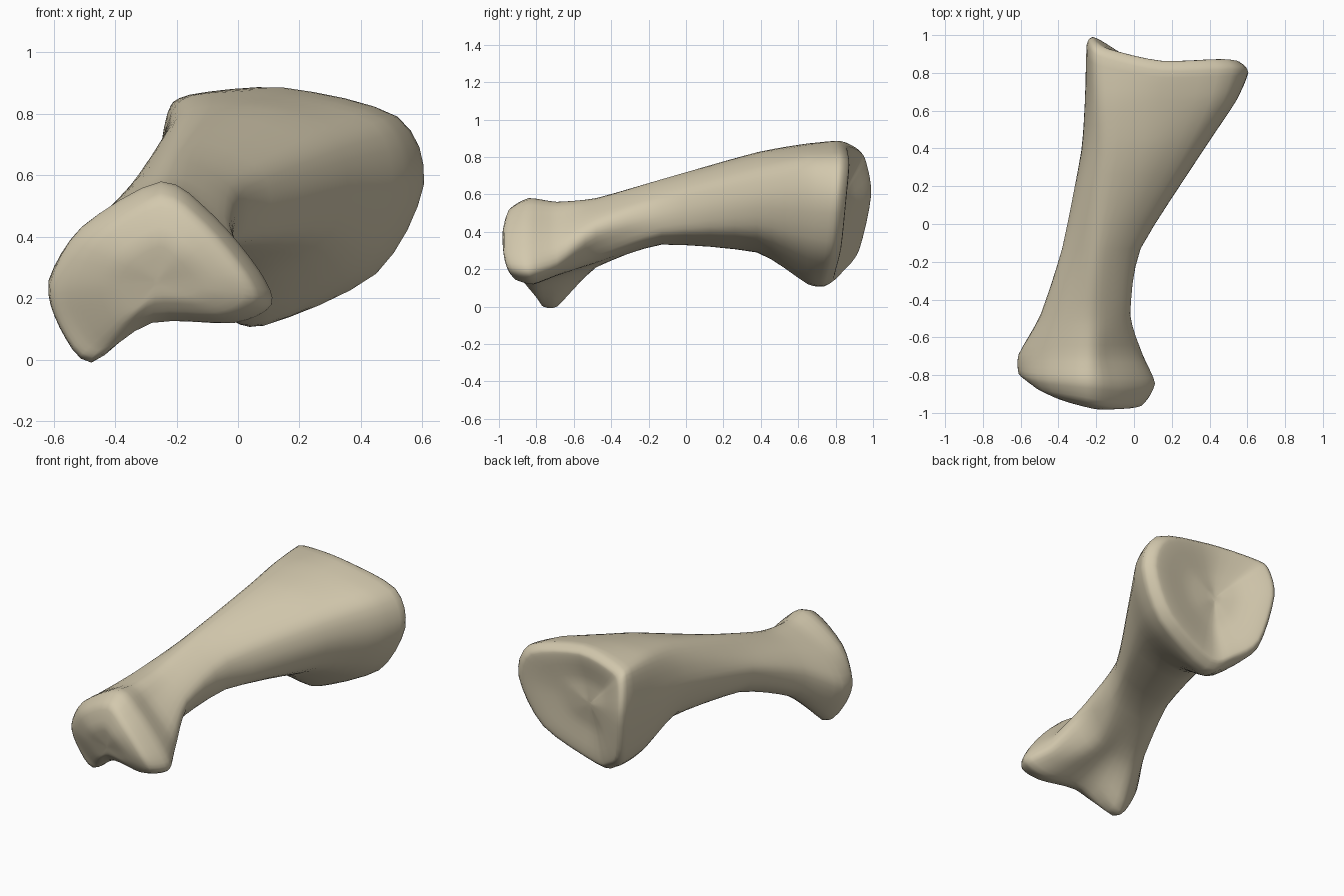
import bpy
import bmesh
from mathutils import Vector

default_cube = bpy.data.objects.get("Cube")
if default_cube:
    bpy.data.objects.remove(default_cube, do_unlink=True)

STEPS = 4         # subdivisions between neighbouring control points
RING_PULL = .15   # how far curves around the bone are pulled straight
SHAFT_PULL = .45  # the same along the bone


def section(y, points):
    """Cross-section across the bone, clockwise from its upper left."""
    return [Vector((x, y, z)) for x, z in points]


def shrunk(ring, factor, push):
    """Copy of a ring scaled about its middle and moved along the bone."""
    middle = sum(ring, Vector()) / len(ring)
    return [middle + (p - middle) * factor + Vector((0, push, 0)) for p in ring]


def tilted(ring, sideways, low):
    """Lean a ring sideways and draw its lower part back."""
    return [p + Vector((0, low * max(0, .36 - p.z) - sideways * (p.x + .25), 0)) for p in ring]


def spline(p0, p1, p2, p3, t, pull):
    curve = .5 * (2 * p1 + (p2 - p0) * t + (2 * p0 - 5 * p1 + 4 * p2 - p3) * t ** 2
                  + (3 * p1 - p0 - 3 * p2 + p3) * t ** 3)
    return curve.lerp(p1.lerp(p2, t), pull)


def smooth_loop(ring):
    n = len(ring)
    return [spline(ring[i - 1], ring[i], ring[(i + 1) % n], ring[(i + 2) % n],
                   s / STEPS, RING_PULL)
            for i in range(n) for s in range(STEPS)]


def smooth_along(rings):
    padded = [rings[0]] + rings + [rings[-1]]
    result = []
    for a, b, c, d in zip(padded, padded[1:], padded[2:], padded[3:]):
        for s in range(STEPS):
            result.append([spline(*quad, s / STEPS, SHAFT_PULL) for quad in zip(a, b, c, d)])
    return result + [rings[-1]]


# Knuckled front end
knuckles = section(-.84, [(-.51, .43), (-.25, .58), (-.08, .47), (.07, .29), (.11, .18),
                          (-.01, .12), (-.28, .12), (-.48, .0), (-.58, .11), (-.61, .25)])
neck = section(-.69, [(-.49, .44), (-.25, .56), (-.12, .47), (.02, .32), (.04, .22),
                      (-.07, .17), (-.28, .15), (-.47, .0), (-.57, .11), (-.61, .27)])

# Slender shaft
shaft_front = section(-.48, [(-.4, .51), (-.24, .58), (-.12, .53), (-.03, .45), (-.03, .37),
                             (-.13, .25), (-.25, .23), (-.4, .21), (-.48, .27), (-.49, .4)])
shaft_middle = section(-.13, [(-.33, .59), (-.21, .68), (-.09, .65), (.01, .58), (.035, .48),
                              (0, .38), (-.16, .335), (-.28, .34), (-.36, .41), (-.38, .51)])
shaft_back = section(.38, [(-.24, .73), (-.14, .82), (.1, .81), (.31, .72), (.36, .57),
                           (.29, .4), (.08, .3), (-.08, .3), (-.22, .4), (-.28, .57)])

# Flared back end with an uneven rim
flare = section(.65, [(-.23, .77), (-.15, .86), (.14, .865), (.47, .78), (.54, .57),
                      (.42, .31), (.1, .13), (-.05, .15), (-.2, .3), (-.26, .55)])
rim = section(0, [(-.23, .8), (-.16, .86), (.15, .885), (.52, .79), (.605, .57),
                  (.45, .28), (.08, .11), (-.06, .16), (-.19, .28), (-.25, .6)])
for point, depth in zip(rim, (.92, .88, .81, .82, .8, .77, .73, .79, .88, .95)):
    point.y = depth

# Rounded front cap and shallow back socket
front_cap = [tilted(shrunk(knuckles, size, push), .21, .33)
             for size, push in ((.05, -.13), (.45, -.13), (.83, -.1))]
socket = [shrunk(rim, size, push)
          for size, push in ((.91, .05), (.76, .045), (.4, .01), (.05, 0))]

rings = (front_cap + [tilted(knuckles, .08, .16), neck, shaft_front, shaft_middle,
                      shaft_back, flare, rim] + socket)
surface = smooth_along([smooth_loop(ring) for ring in rings])

# Skin the rings into one closed surface
bm = bmesh.new()
loops = [[bm.verts.new(p) for p in ring] for ring in surface]
for a, b in zip(loops, loops[1:]):
    for i in range(len(a)):
        bm.faces.new((a[i - 1], a[i], b[i], b[i - 1]))
bm.faces.new(loops[0])
bm.faces.new(loops[-1])
bmesh.ops.recalc_face_normals(bm, faces=bm.faces)
mesh = bpy.data.meshes.new("limb_bone")
bm.to_mesh(mesh)
bm.free()
bone = bpy.data.objects.new("limb_bone", mesh)
bpy.context.collection.objects.link(bone)
for face in mesh.polygons:
    face.use_smooth = True

# Bone colour
colour = (.65, .58, .42, 1)
material = bpy.data.materials.new("pale_bone")
material.use_nodes = True
material.diffuse_color = colour
material.node_tree.nodes["Principled BSDF"].inputs["Base Color"].default_value = colour
mesh.materials.append(material)
